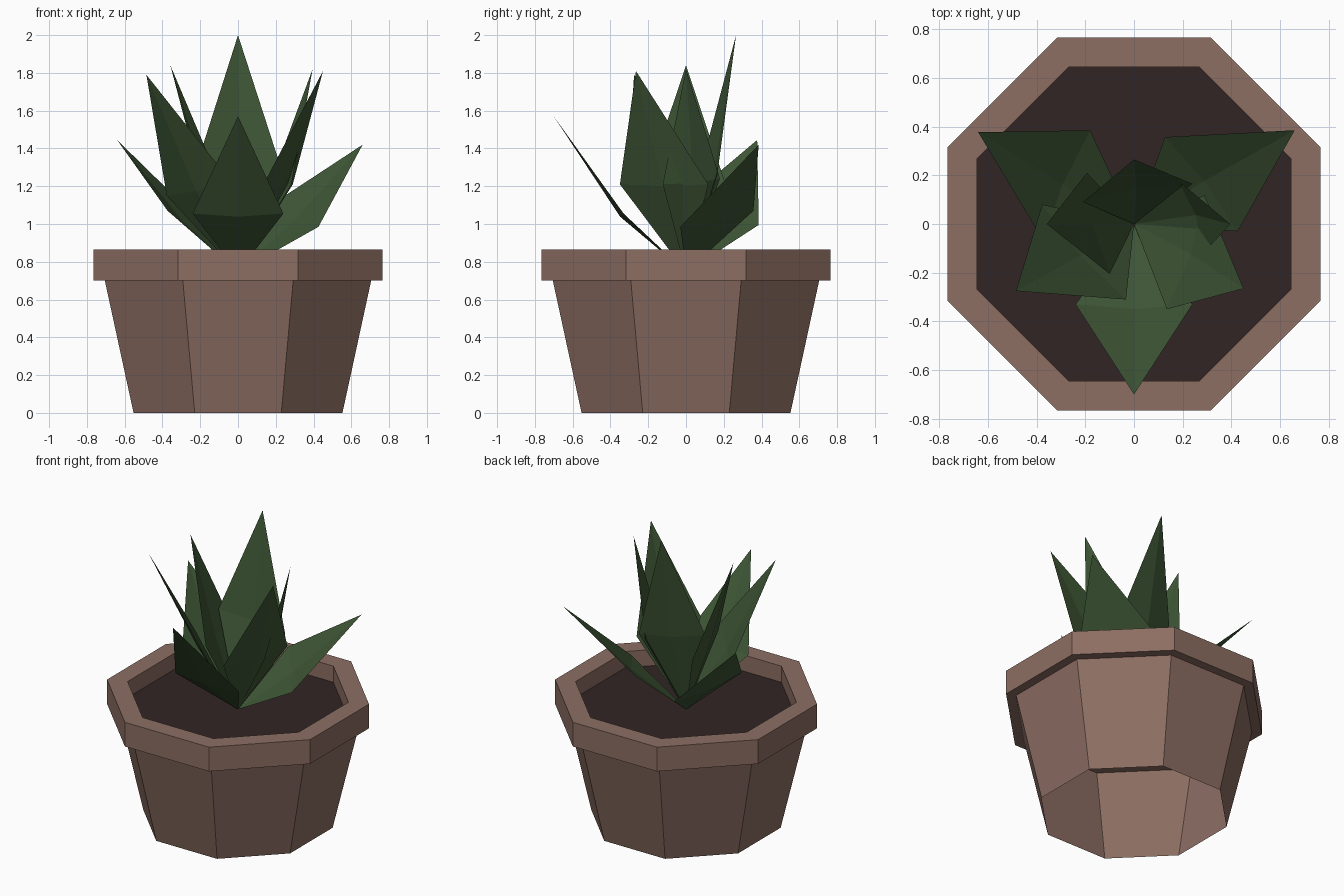
import bpy, math
from mathutils import Vector

if "Cube" in bpy.data.objects:
    bpy.data.objects.remove(bpy.data.objects["Cube"])


def material(name, rgb):
    m = bpy.data.materials.new(name)
    m.diffuse_color = (*rgb, 1)
    m.use_nodes = True
    m.node_tree.nodes["Principled BSDF"].inputs["Base Color"].default_value = m.diffuse_color
    return m


CLAY = material("clay", (0.266, 0.156, 0.125))
SOIL = material("soil", (0.031, 0.0185, 0.0185))
LEAF = material("leaf_green", (0.048, 0.093, 0.036))


def add_mesh(name, verts, faces, mat):
    me = bpy.data.meshes.new(name)
    me.from_pydata(verts, [], faces)
    me.materials.append(mat)
    ob = bpy.data.objects.new(name, me)
    bpy.context.collection.objects.link(ob)
    return ob


def octagon(half_width, z):
    r = half_width / math.cos(math.pi / 8)
    angles = [math.pi / 8 + i * math.pi / 4 for i in range(8)]
    return [(r * math.cos(a), r * math.sin(a), z) for a in angles]


def lathe(name, profile, mat, closed=False):
    """Eight-sided shell through (half width, height) points."""
    verts = [v for w, z in profile for v in octagon(w, z)]
    n = len(profile)
    faces = []
    for k in range(n if closed else n - 1):
        a, b = k * 8, (k + 1) % n * 8
        for i in range(8):
            j = (i + 1) % 8
            faces.append((a + i, a + j, b + j, b + i))
    return add_mesh(name, verts, faces, mat)


# Pot: tapered open-bottomed wall, solid rim ring and a soil sheet
lathe("pot_wall", [(0.553, 0), (0.705, 0.70)], CLAY)
lathe("pot_rim", [(0.645, 0.70), (0.765, 0.70), (0.765, 0.865), (0.645, 0.865)],
      CLAY, closed=True)
add_mesh("soil", octagon(0.645, 0.755), [tuple(range(8))], SOIL)


def leaf(name, tip, side_a, side_b, fold=0.025):
    """Pointed leaf folded along its midrib; sides run clockwise from above."""
    base = Vector((0, 0, 0.745))
    tip, a, b = Vector(tip), Vector(side_a), Vector(side_b)
    under = (b - a).cross(tip - base).normalized()
    if under.dot(Vector((tip.x, tip.y, -0.3))) < 0:
        under = -under
    mid = (a + b) / 2 + under * fold
    faces = [(0, 1, 4), (1, 3, 4), (3, 2, 4), (2, 0, 4)]
    add_mesh(name, [base, a, b, tip, mid], faces, LEAF)


# Low spreading leaves
leaf("outer_leaf_front", (0, -0.70, 1.57), (0.24, -0.33, 1.055), (-0.24, -0.33, 1.055))
leaf("outer_leaf_right", (0.66, 0.385, 1.42), (0.127, 0.357, 1.07), (0.426, -0.03, 0.985))
leaf("outer_leaf_left", (-0.64, 0.377, 1.445), (-0.373, -0.068, 1.07), (-0.18, 0.385, 0.995))

# Upright middle leaves
leaf("middle_leaf_left", (-0.485, -0.275, 1.79), (-0.033, -0.31, 1.22), (-0.377, 0.08, 1.15))
leaf("middle_leaf_right", (0.45, -0.265, 1.81), (0.29, 0.118, 1.21), (0.135, -0.35, 1.21))
leaf("middle_leaf_back", (0, 0.265, 2.0), (-0.21, 0.09, 1.34), (0.24, 0.165, 1.26))

# Small inner leaves
leaf("inner_leaf_left", (-0.358, 0, 1.84), (-0.10, -0.205, 1.23), (-0.193, 0.21, 1.21))
leaf("inner_leaf_right", (0.395, 0, 1.82), (0.18, 0.18, 1.24), (0.283, -0.123, 1.21))
